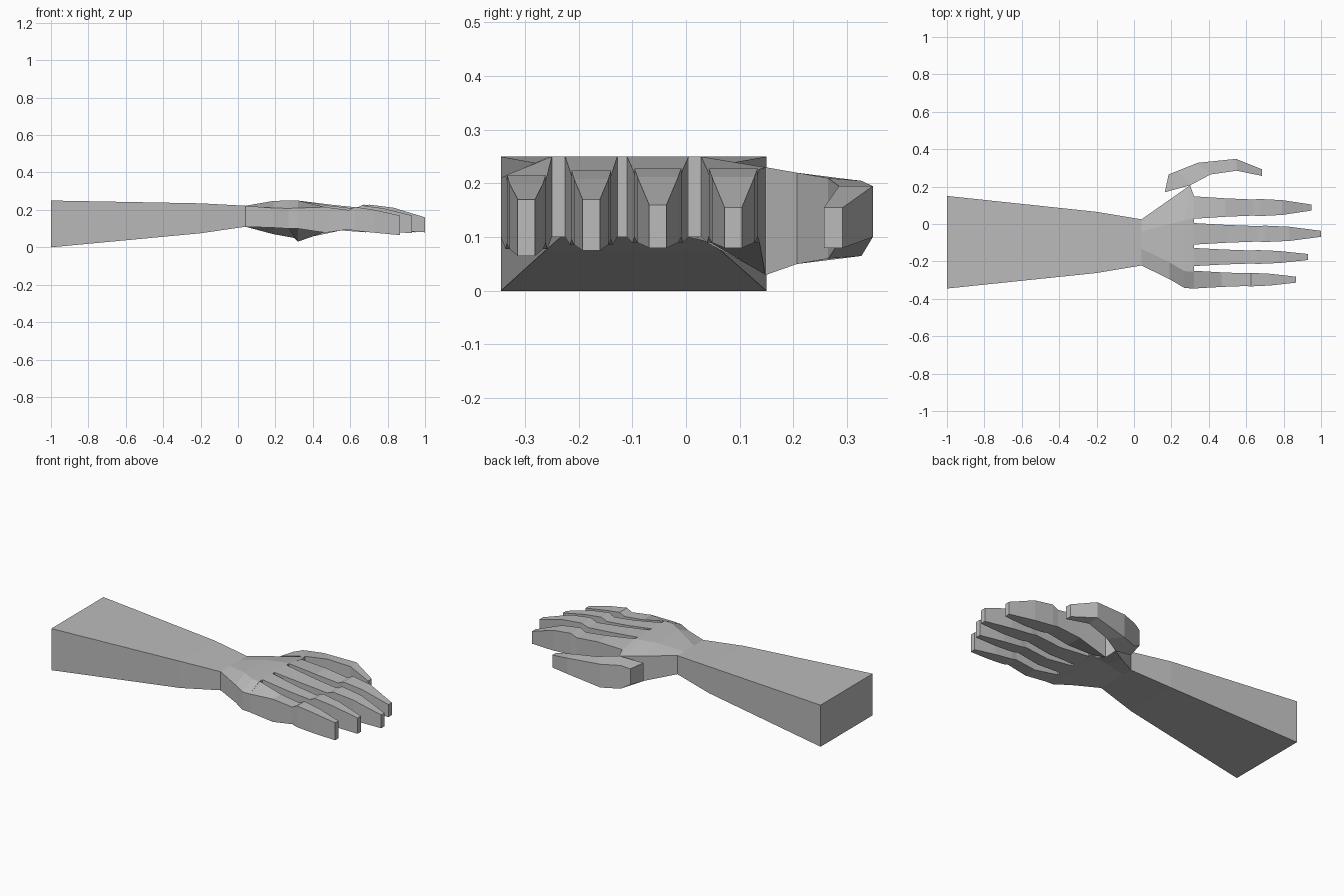
import bpy
import bmesh

cube = bpy.data.objects.get("Cube")
if cube:
    bpy.data.objects.remove(cube, do_unlink=True)

skin = bpy.data.materials.new("plain grey")
skin.use_nodes = True
GREY = (0.5, 0.5, 0.5, 1)
skin.diffuse_color = GREY
skin.node_tree.nodes["Principled BSDF"].inputs["Base Color"].default_value = GREY


def loft(name, rings, cap_start=True, cap_end=True):
    """Join equal-sized rings of points into a flat-shaded solid."""
    bm = bmesh.new()
    loops = [[bm.verts.new(p) for p in ring] for ring in rings]
    for a, b in zip(loops, loops[1:]):
        for i in range(len(a)):
            j = (i + 1) % len(a)
            bm.faces.new((a[i], a[j], b[j], b[i]))
    if cap_start:
        bm.faces.new(loops[0][::-1])
    if cap_end:
        bm.faces.new(loops[-1])
    bmesh.ops.recalc_face_normals(bm, faces=bm.faces)
    mesh = bpy.data.meshes.new(name)
    bm.to_mesh(mesh)
    bm.free()
    mesh.materials.append(skin)
    obj = bpy.data.objects.new(name, mesh)
    bpy.context.collection.objects.link(obj)
    return obj


def box_ring(x, y0, y1, z0, z1):
    return [(x, y0, z0), (x, y1, z0), (x, y1, z1), (x, y0, z1)]


# Forearm: tapers from the elbow block to the wrist
loft("forearm", [
    box_ring(-1, -0.345, 0.15, 0, 0.25),
    box_ring(-0.2, -0.262, 0.065, 0.075, 0.235),
    box_ring(0.04, -0.222, 0.025, 0.11, 0.222),
], cap_end=False)


# Palm: raised back, sloping little-finger edge, deep thumb edge
def palm_ring(x, outer, inner, thumb, edge_top, back, low, thumb_low, thumb_top, thumb_x):
    return [(x, outer, low), (x, inner, low), (thumb_x, thumb, thumb_low),
            (thumb_x, thumb, thumb_top), (x, inner, back),
            (x, outer + 0.09, back), (x, outer, edge_top)]


loft("palm", [
    palm_ring(0.04, -0.222, -0.04, 0.025, 0.222, 0.222, 0.11, 0.11, 0.222, 0.04),
    palm_ring(0.19, -0.295, 0, 0.13, 0.21, 0.248, 0.105, 0.07, 0.22, 0.19),
    palm_ring(0.27, -0.342, 0.02, 0.207, 0.208, 0.25, 0.1, 0.05, 0.22, 0.3),
    palm_ring(0.32, -0.345, 0.03, 0.15, 0.21, 0.25, 0.1, 0.03, 0.23, 0.32),
], cap_start=False)

# Fingers: fraction of length, width factor, top height, bottom height
PROFILE = [(0, 1, 0.25, 0.1), (0.27, 0.82, 0.227, 0.09), (0.5, 0.72, 0.211, 0.108),
           (0.56, 0.76, 0.228, 0.1), (0.75, 0.66, 0.212, 0.09)]
BASE_X = 0.32


def finger(name, y0, y1, tip_x, tip_low, tip_top, drop, outer_top=0.25, inner_low=0.1):
    mid, half = (y0 + y1) / 2, (y1 - y0) / 2
    rings = []
    for t, width, top, low in PROFILE:
        fall = drop if t else 0
        w = half * width
        rings.append(box_ring(BASE_X + t * (tip_x - BASE_X), mid - w, mid + w,
                              low - fall, top - fall))
    # Outer fingers meet the sloped edges of the palm
    x, y, z = rings[0][3]
    rings[0][3] = (x, y, outer_top)
    x, y, z = rings[0][1]
    rings[0][1] = (x, y, inner_low)
    if inner_low < 0.1:
        x, y, z = rings[0][2]
        rings[0][2] = (x, y, 0.23)
    rings.append(box_ring(tip_x, mid - 0.016, mid + 0.016, tip_low, tip_top))
    loft(name, rings, cap_start=False)


finger("index_finger", 0.028, 0.148, 0.95, 0.08, 0.155, 0, inner_low=0.03)
finger("middle_finger", -0.11, 0.005, 1, 0.08, 0.16, 0)
finger("ring_finger", -0.225, -0.128, 0.93, 0.075, 0.17, 0.004)
finger("little_finger", -0.345, -0.25, 0.865, 0.065, 0.17, 0.012, outer_top=0.21)


# Thumb: bent outward, each ring spans an inner and an outer point
def thumb_ring(inner, outer, z0, z1, outer_z0, outer_z1):
    return [(*inner, z0), (*outer, outer_z0), (*outer, outer_z1), (*inner, z1)]


loft("thumb", [
    thumb_ring((0.165, 0.17), (0.185, 0.265), 0.09, 0.2, 0.1, 0.195),
    thumb_ring((0.3, 0.207), (0.235, 0.285), 0.05, 0.22, 0.07, 0.21),
    thumb_ring((0.41, 0.265), (0.34, 0.327), 0.06, 0.21, 0.065, 0.205),
    thumb_ring((0.55, 0.285), (0.545, 0.348), 0.09, 0.195, 0.1, 0.195),
    thumb_ring((0.685, 0.257), (0.685, 0.292), 0.08, 0.155, 0.08, 0.155),
])
